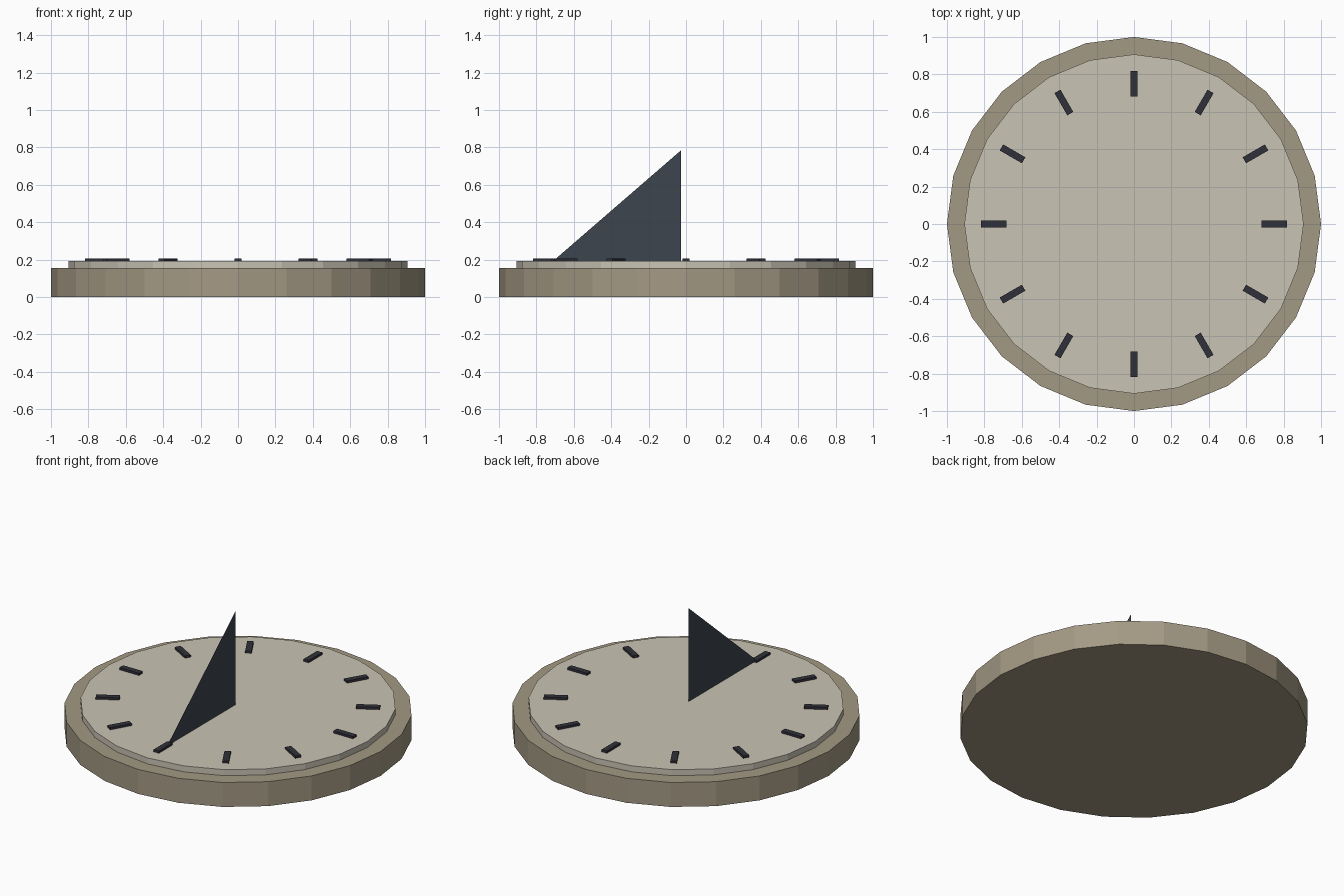
import bpy
from math import cos, sin, radians

if "Cube" in bpy.data.objects:
    bpy.data.objects.remove(bpy.data.objects["Cube"])

BASE_TOP, DIAL_TOP, MARK_TOP = 0.155, 0.193, 0.207


def material(name, rgb):
    mat = bpy.data.materials.new(name)
    mat.diffuse_color = (*rgb, 1.0)
    mat.use_nodes = True
    mat.node_tree.nodes["Principled BSDF"].inputs["Base Color"].default_value = mat.diffuse_color
    return mat


def finish(obj, name, mat):
    obj.name = obj.data.name = name
    obj.data.materials.append(mat)
    return obj


def disc(name, radius, z0, z1, mat):
    bpy.ops.mesh.primitive_cylinder_add(vertices=24, radius=radius, depth=z1 - z0,
                                        location=(0, 0, (z0 + z1) / 2))
    return finish(bpy.context.object, name, mat)


stone = material("stone", (0.37, 0.32, 0.23))
pale_stone = material("pale_stone", (0.59, 0.55, 0.46))
ink = material("ink", (0.03, 0.03, 0.042))
metal = material("metal", (0.045, 0.06, 0.078))

# Stepped round plinth
disc("base", 1.0, 0, BASE_TOP, stone)
disc("dial_plate", 0.907, BASE_TOP, DIAL_TOP, pale_stone)

# Twelve radial hour marks
for i in range(12):
    a = radians(30 * i)
    bpy.ops.mesh.primitive_cube_add(
        size=1, location=(0.75 * cos(a), 0.75 * sin(a), (DIAL_TOP + MARK_TOP) / 2),
        rotation=(0, 0, a))
    mark = bpy.context.object
    mark.scale = (0.137, 0.037, MARK_TOP - DIAL_TOP)
    finish(mark, f"hour_mark_{i + 1}", ink)

# Gnomon: a single thin triangular sheet
mesh = bpy.data.meshes.new("gnomon")
mesh.from_pydata([(0, -0.71, DIAL_TOP), (0, -0.026, DIAL_TOP), (0, -0.026, 0.785)],
                 [], [(0, 1, 2)])
gnomon = bpy.data.objects.new("gnomon", mesh)
bpy.context.collection.objects.link(gnomon)
finish(gnomon, "gnomon", metal)
